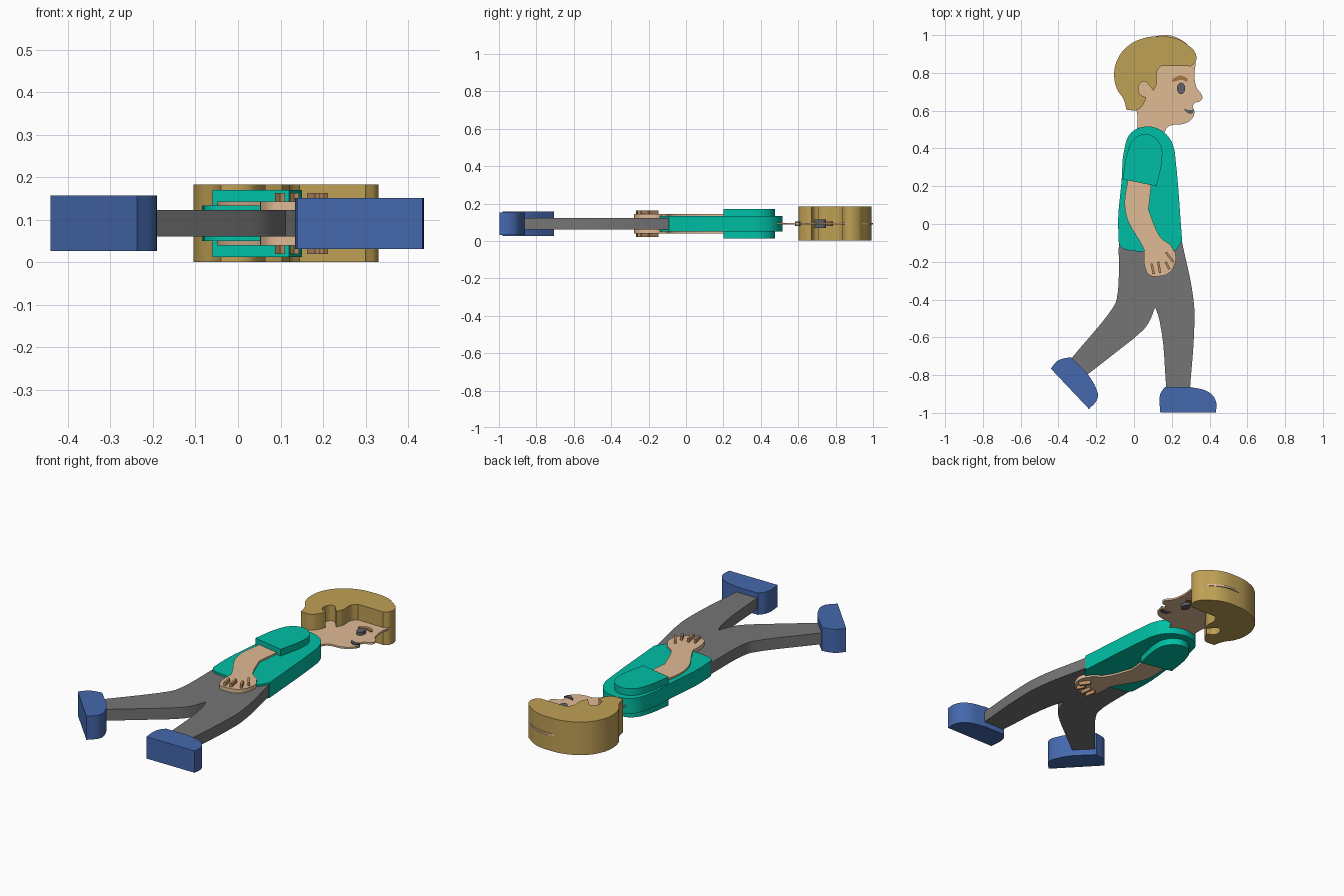
import bpy
import bmesh
from math import radians, cos, sin, tau
from mathutils import Vector

MIDDLE = 0.092   # height of the plane that every part is mirrored about
C = True         # marks a sharp corner in an outline

default_cube = bpy.data.objects.get("Cube")
if default_cube:
    bpy.data.objects.remove(default_cube, do_unlink=True)


def to_linear(channel):
    channel /= 255
    return channel / 12.92 if channel < 0.04045 else ((channel + 0.055) / 1.055) ** 2.4


def make_material(name, *rgb):
    colour = [to_linear(channel) for channel in rgb] + [1]
    material = bpy.data.materials.new(name)
    material.use_nodes = True
    material.diffuse_color = colour
    material.node_tree.nodes["Principled BSDF"].inputs["Base Color"].default_value = colour
    return material


skin = make_material("light skin", 224, 187, 149)
blond = make_material("blond hair", 191, 160, 85)
crease = make_material("tan crease", 186, 143, 99)
brown = make_material("eyebrow brown", 165, 120, 65)
teal = make_material("teal cloth", 0, 191, 165)
grey = make_material("grey cloth", 117, 117, 117)
blue = make_material("blue shoe", 69, 104, 173)
charcoal = make_material("charcoal", 95, 97, 105)


def slab(name, material, bottom, top, outline):
    """Extrude a closed outline of smooth points and sharp corners."""
    curve = bpy.data.curves.new(name, "CURVE")
    curve.dimensions = "2D"
    curve.fill_mode = "BOTH"
    curve.resolution_u = 6
    curve.extrude = (top - bottom) / 2
    spline = curve.splines.new("BEZIER")
    spline.bezier_points.add(len(outline) - 1)
    spline.use_cyclic_u = True
    for point, (x, y, *corner) in zip(spline.bezier_points, outline):
        point.co = (x, y, 0)
        handle = "VECTOR" if corner else "AUTO"
        point.handle_left_type = point.handle_right_type = handle
    helper = bpy.data.objects.new(name + "_outline", curve)
    bpy.context.collection.objects.link(helper)
    bpy.context.view_layer.update()
    evaluated = helper.evaluated_get(bpy.context.evaluated_depsgraph_get())
    mesh = bpy.data.meshes.new_from_object(evaluated)
    bpy.data.objects.remove(helper, do_unlink=True)

    # Weld the caps to the walls
    bm = bmesh.new()
    bm.from_mesh(mesh)
    bmesh.ops.remove_doubles(bm, verts=bm.verts, dist=0.0003)
    bmesh.ops.recalc_face_normals(bm, faces=bm.faces)
    bm.to_mesh(mesh)
    bm.free()
    mesh.name = name
    mesh.materials.clear()
    mesh.materials.append(material)
    part = bpy.data.objects.new(name, mesh)
    part.location.z = (top + bottom) / 2
    bpy.context.collection.objects.link(part)
    bpy.ops.object.select_all(action="DESELECT")
    part.select_set(True)
    bpy.context.view_layer.objects.active = part
    bpy.ops.object.shade_smooth_by_angle(angle=radians(30))
    return part


def centred(name, material, half, outline):
    return slab(name, material, MIDDLE - half, MIDDLE + half, outline)


def stroke(name, material, half, start, end, width):
    """A straight bar between two points."""
    start, end = Vector(start), Vector(end)
    side = (end - start).orthogonal().normalized() * width / 2
    corners = [start - side, end - side, end + side, start + side]
    return centred(name, material, half, [(p.x, p.y, C) for p in corners])


# Thin head in profile, with the neck running down into the shirt
centred("head", skin, 0.005, [
    (.16, 1), (.24, .98), (.3, .93), (.325, .87), (.32, .79), (.33, .725),
    (.362, .67), (.35, .65), (.32, .64), (.31, .62, C), (.32, .59),
    (.3, .55), (.26, .53), (.19, .52), (.168, .5), (.16, .4, C),
    (0, .4, C), (.018, .53), (.01, .62), (-.02, .7), (-.02, .85), (.05, .96)])

# Thick hair with a notch around the ear
centred("hair", blond, 0.091, [
    (-.04, .605, C), (.02, .605), (.05, .635), (.065, .67, C), (.03, .69),
    (.03, .74), (.055, .755), (.075, .74), (.103, .705, C), (.12, .74),
    (.123, .81), (.145, .837, C), (.3, .835, C), (.327, .86), (.32, .915),
    (.28, .95), (.23, .98), (.13, .993), (.04, .98), (-.04, .935),
    (-.09, .865), (-.105, .79), (-.09, .715), (-.055, .66)])

# Face details
centred("eye", charcoal, 0.022, [
    (.249 + .021 * cos(tau * i / 8), .718 + .03 * sin(tau * i / 8)) for i in range(8)])
centred("eyebrow", brown, 0.012, [
    (.203, .755), (.225, .78), (.26, .783), (.284, .757), (.255, .763), (.225, .758)])
centred("mouth", charcoal, 0.012, [
    (.262, .612, C), (.29, .604), (.318, .606, C), (.308, .585), (.28, .59)])

# Shirt body and sleeves
centred("shirt", teal, 0.042, [
    (.055, .515), (.125, .505), (.18, .465), (.21, .405), (.22, .34),
    (.255, -.09, C), (.222, -.14, C), (-.02, -.14), (-.07, -.12), (-.082, -.06),
    (-.065, .24), (-.05, .4), (-.018, .48)])
centred("sleeves", teal, 0.079, [
    (-.06, .237, C), (.12, .2, C), (.15, .37), (.14, .42), (.1, .465),
    (.05, .475), (0, .45), (-.03, .395)])

# Arms and hands
centred("arms", skin, 0.052, [
    (-.03, .26, C), (.095, .24, C), (.077, .075, C), (.14, -.07), (.2, -.13),
    (.16, -.17, C), (.06, -.15, C), (.04, -.11), (-.045, .06)])
centred("hands", skin, 0.052, [
    (.055, -.13, C), (.14, -.08, C), (.2, -.125), (.22, -.16), (.215, -.215),
    (.185, -.26), (.13, -.277), (.08, -.27), (.06, -.235), (.052, -.185)])
for index, (start, end) in enumerate([
        ((.093, -.21), (.105, -.265)),
        ((.128, -.2), (.138, -.26)),
        ((.168, -.2), (.187, -.24)),
        ((.17, -.15), (.207, -.2))]):
    stroke(f"finger_crease_{index}", crease, 0.072, start, end, 0.012)

# Trousers with the legs in mid stride
centred("trousers", grey, 0.031, [
    (-.08, -.08, C), (-.092, -.4), (-.11, -.44), (-.33, -.71, C),
    (-.25, -.8, C), (0, -.605, C), (.07, -.535), (.112, -.44, C),
    (.135, -.51), (.172, -.88, C), (.296, -.88, C), (.32, -.5),
    (.315, -.4), (.253, -.09, C)])

# Shoes: one planted, one pushing off
centred("front_shoe", blue, 0.06, [
    (.165, -.862, C), (.295, -.862, C), (.4, -.893), (.434, -.94),
    (.434, -.997, C), (.139, -.997, C), (.139, -.9)])
centred("back_shoe", blue, 0.065, [
    (-.441, -.765, C), (-.4, -.722), (-.335, -.705, C), (-.245, -.795, C),
    (-.205, -.86), (-.192, -.92), (-.238, -.98, C)])
